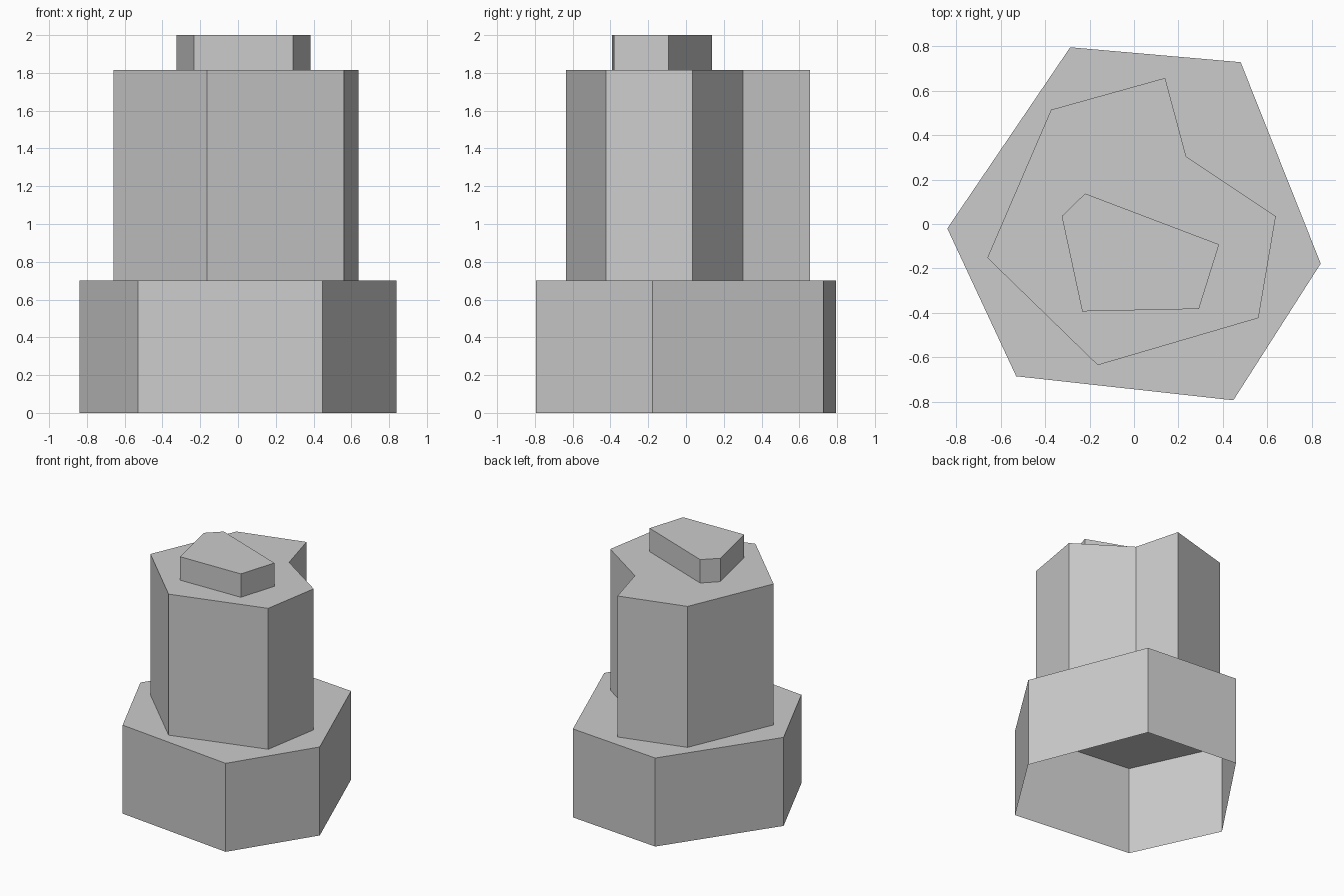
import bpy
import bmesh

cube = bpy.data.objects.get("Cube")
if cube:
    bpy.data.objects.remove(cube, do_unlink=True)

# Single plain grey for the whole stack
grey = bpy.data.materials.new("plain grey")
grey.use_nodes = True
colour = (0.6, 0.6, 0.6, 1)
grey.diffuse_color = colour
grey.node_tree.nodes["Principled BSDF"].inputs["Base Color"].default_value = colour


def open_prism(name, outline, bottom, top):
    """Walls and a roof over an outline, left open underneath."""
    bm = bmesh.new()
    low = [bm.verts.new((x, y, bottom)) for x, y in outline]
    high = [bm.verts.new((x, y, top)) for x, y in outline]
    for i in range(len(outline)):
        j = (i + 1) % len(outline)
        bm.faces.new((low[i], low[j], high[j], high[i]))
    bm.faces.new(high)
    mesh = bpy.data.meshes.new(name)
    bm.to_mesh(mesh)
    bm.free()
    mesh.materials.append(grey)
    obj = bpy.data.objects.new(name, mesh)
    bpy.context.collection.objects.link(obj)
    return obj


# Wide six-sided base
open_prism("base_block", [(-0.84, -0.02), (-0.53, -0.685), (0.447, -0.793),
                          (0.84, -0.178), (0.48, 0.728), (-0.287, 0.795)], 0, 0.70)

# Tall main block with a notch at the back left
open_prism("main_block", [(-0.66, -0.152), (-0.163, -0.635), (0.56, -0.423),
                          (0.638, 0.035), (0.235, 0.303), (0.14, 0.657),
                          (-0.373, 0.514)], 0.70, 1.815)

# Low roof block
open_prism("roof_block", [(-0.325, 0.035), (-0.233, -0.393), (0.292, -0.382),
                          (0.383, -0.092), (-0.22, 0.137)], 1.815, 2.0)
